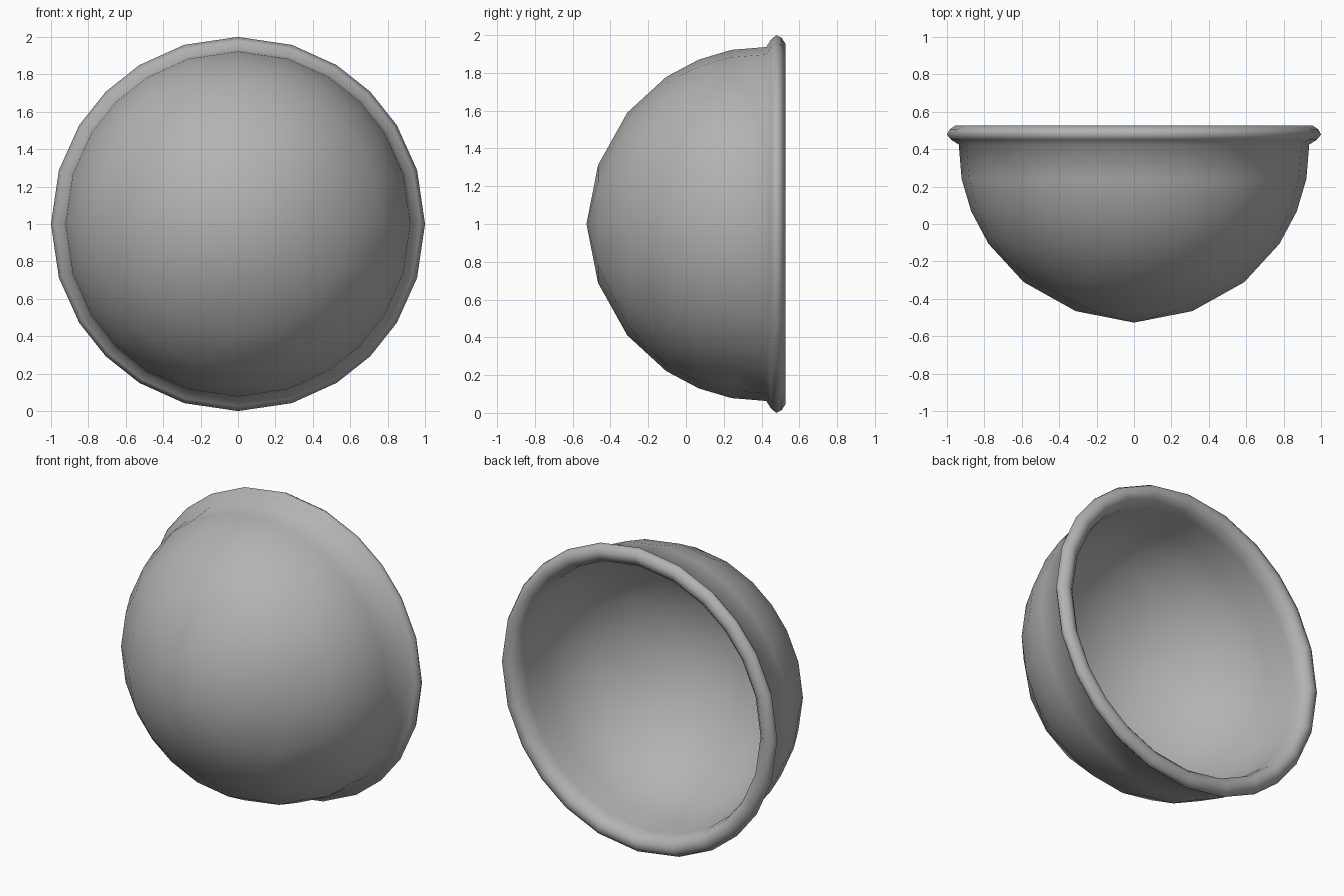
import bpy, bmesh
from math import sin, cos, atan, atan2, pi, radians

if "Cube" in bpy.data.objects:
    bpy.data.objects.remove(bpy.data.objects["Cube"])

CY = 0.42                                        # y of the sphere centre
bm = bmesh.new()


def turn(i, j):
    """Angle around the bowl axis for a square-grid point."""
    if i == 0 and j == 0:
        return 0.0
    base = round(atan2(j, i) / (pi / 2) - 1e-4) * pi / 2
    k = max(abs(i), abs(j))
    c, s = round(cos(base)), round(sin(base))
    t = (j * c - i * s) / k
    return base + 0.5 * (atan(t) + t * pi / 4)


def point(r, y, a):
    return bm.verts.new((r * cos(a), y, 1 + r * sin(a)))


def cap(radius):
    """Rounded 6 x 6 quad patch at the bottom of the bowl; returns its border."""
    tilt = [0, radians(19.4), radians(38.9), radians(56)]
    g = {}
    for i in range(-3, 4):
        for j in range(-3, 4):
            th = tilt[max(abs(i), abs(j))]
            g[i, j] = point(radius * sin(th), CY - radius * cos(th), turn(i, j))
    g[0, 0].co.y -= 0.008
    for i in range(-3, 3):
        for j in range(-3, 3):
            a, b, c, d = g[i, j], g[i + 1, j], g[i + 1, j + 1], g[i, j + 1]
            # quads on the diagonals are split outward from the centre
            if i == j:
                quads = [(a, b, c), (a, c, d)]
            elif i + j == -1:
                quads = [(a, b, d), (b, c, d)]
            else:
                quads = [(a, b, c, d)]
            for q in quads:
                bm.faces.new(q)
    edge = [v for (i, j), v in g.items() if max(abs(i), abs(j)) == 3]
    return sorted(edge, key=lambda v: atan2(v.co.z - 1, v.co.x) % (2 * pi - 1e-4))


def bridge(a, b):
    n = len(a)
    for i in range(n):
        bm.faces.new((a[i], a[(i + 1) % n], b[(i + 1) % n], b[i]))


R_OUT, R_IN = 0.939, 0.882
outer, inner = cap(R_OUT), cap(R_IN)
angles = [atan2(v.co.z - 1, v.co.x) for v in outer]


def side(radius):
    return [(radius * sin(radians(d)), CY - radius * cos(radians(d))) for d in (68, 79)]


# outer wall, rolled rim, inner wall
profile = side(R_OUT) + [
    (0.937, 0.425), (0.977, 0.45), (1.0, 0.478), (0.987, 0.505), (0.955, 0.526),
    (0.92, 0.52), (0.887, 0.49), (0.874, 0.43)] + side(R_IN)[::-1]
last = outer
for r, y in profile:
    ring = [point(r, y, a) for a in angles]
    bridge(last, ring)
    last = ring
bridge(last, inner)

bmesh.ops.recalc_face_normals(bm, faces=bm.faces)
for f in bm.faces:
    f.smooth = True
mesh = bpy.data.meshes.new("bowl")
bm.to_mesh(mesh)
bm.free()
bowl = bpy.data.objects.new("bowl", mesh)
bpy.context.collection.objects.link(bowl)

# darker grey
grey = bpy.data.materials.new("dark_grey")
grey.diffuse_color = (0.45, 0.45, 0.45, 1)
grey.use_nodes = True
grey.node_tree.nodes["Principled BSDF"].inputs["Base Color"].default_value = grey.diffuse_color
mesh.materials.append(grey)
